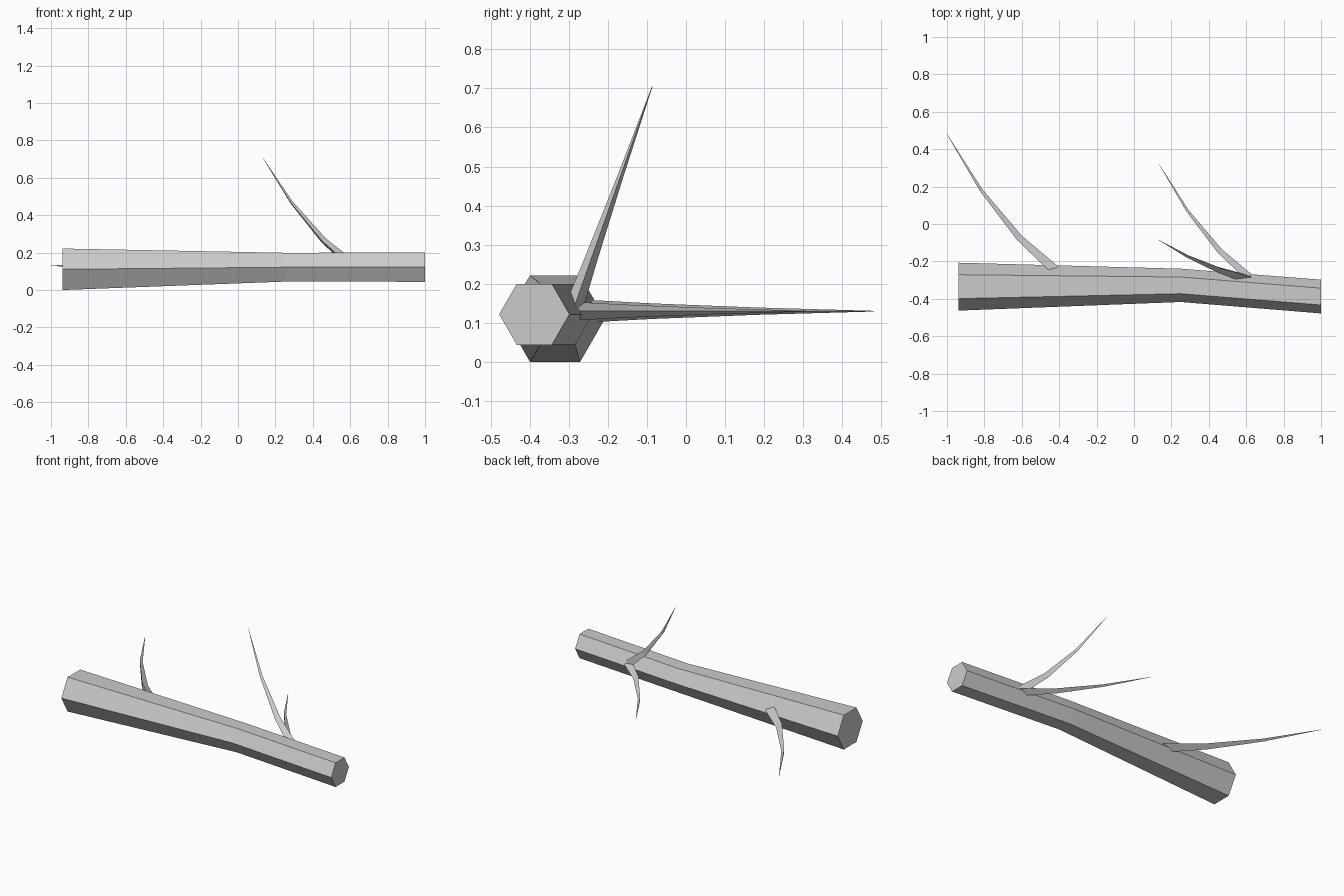
import bpy, bmesh
from math import radians, sin, cos, pi
from mathutils import Vector, Matrix

if "Cube" in bpy.data.objects:
    bpy.data.objects.remove(bpy.data.objects["Cube"])

bark = bpy.data.materials.new("grey_bark")
bark.use_nodes = True
COLOUR = (0.6, 0.6, 0.6, 1)
bark.diffuse_color = COLOUR
bark.node_tree.nodes["Principled BSDF"].inputs["Base Color"].default_value = COLOUR


def loft(name, rings):
    """Skin a list of equal rings into a closed, flat shaded tube."""
    bm = bmesh.new()
    loops = [[bm.verts.new(p) for p in ring] for ring in rings]
    n = len(loops[0])
    for a, b in zip(loops, loops[1:]):
        for i in range(n):
            j = (i + 1) % n
            bm.faces.new((a[i], a[j], b[j], b[i]))
    bm.faces.new(loops[0])
    bm.faces.new(loops[-1])
    bmesh.ops.recalc_face_normals(bm, faces=bm.faces)
    mesh = bpy.data.meshes.new(name)
    bm.to_mesh(mesh)
    bm.free()
    mesh.materials.append(bark)
    obj = bpy.data.objects.new(name, mesh)
    bpy.context.collection.objects.link(obj)
    return obj


def ring(centre, radius, sides, u, v):
    return [centre + radius * (cos(2 * pi * i / sides) * u + sin(2 * pi * i / sides) * v)
            for i in range(sides)]


X, Y, Z = Vector((1, 0, 0)), Vector((0, 1, 0)), Vector((0, 0, 1))

# Trunk: six sided log with a slight bend, thicker at its right end
trunk = [((-0.937, -0.335, 0.111), 0.128), ((0.25, -0.328, 0.122), 0.089),
         ((1.0, -0.388, 0.122), 0.09)]
loft("trunk", [ring(Vector(c), r, 6, Y, Z) for c, r in trunk])

# Branch: curved three sided spike, lying flat and rooted at the origin
PATH = [Vector(p) for p in ((0, 0, 0), (-0.185, 0.17, 0), (-0.39, 0.43, 0), (-0.57, 0.73, 0))]
RADII = (0.034, 0.023, 0.011, 0.001)


def branch(name, root, scale, tilt):
    rings = []
    for i, (p, r) in enumerate(zip(PATH, RADII)):
        along = (PATH[min(i + 1, 3)] - PATH[max(i - 1, 0)]).normalized()
        rings.append(ring(p, r, 3, along.cross(Z), Z))
    obj = loft(name, rings)
    move = Matrix.Translation(root) @ Matrix.Rotation(radians(tilt), 4, "X")
    obj.data.transform(move @ Matrix.Scale(scale, 4))


branch("right_branch", (-0.43, -0.25, 0.13), 1.0, 0)
branch("left_branch", (0.61, -0.29, 0.13), 0.835, 0)
branch("upper_branch", (0.61, -0.29, 0.13), 0.835, 70.5)
